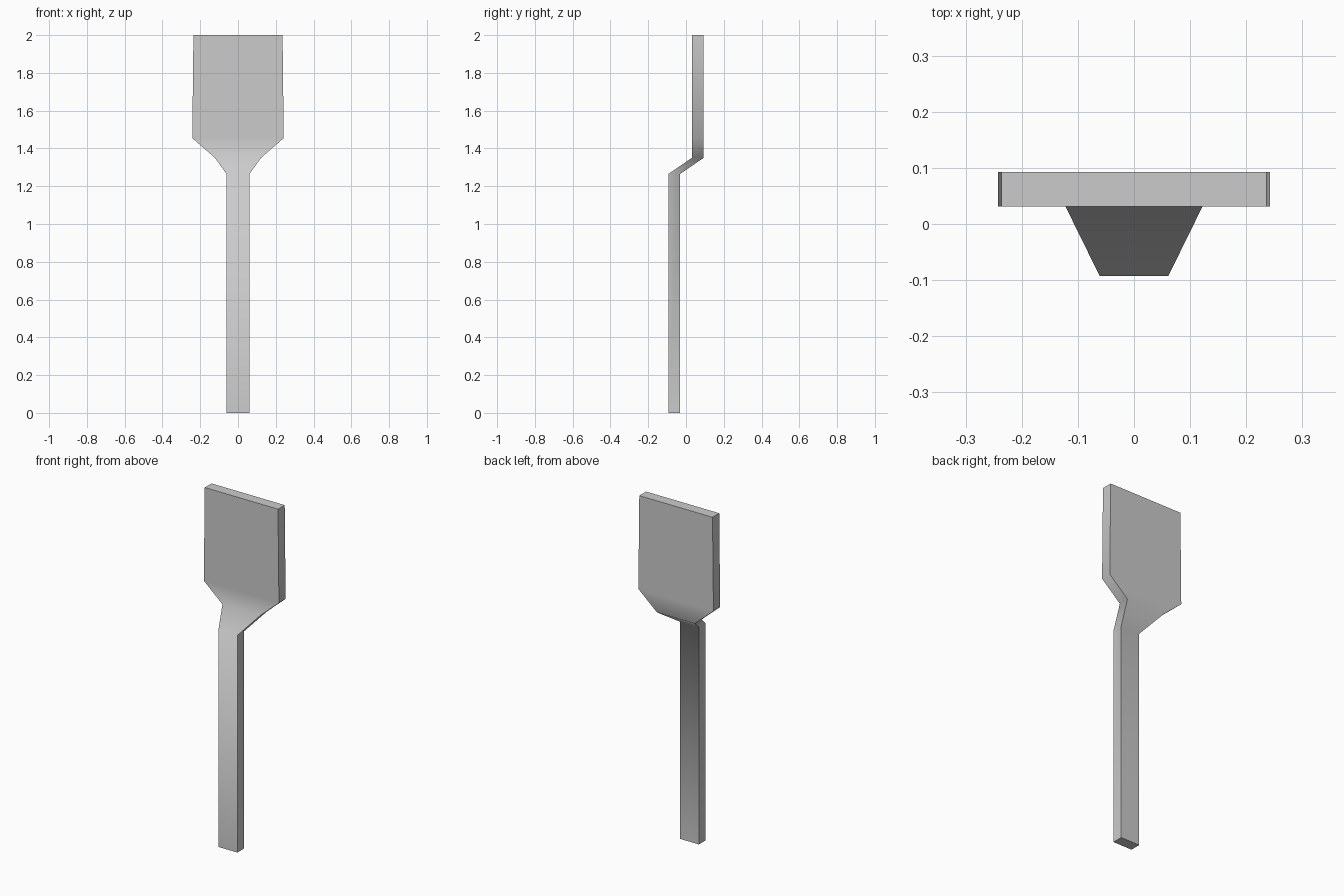
import bpy, bmesh, math

if "Cube" in bpy.data.objects:
    bpy.data.objects.remove(bpy.data.objects["Cube"])

# Cross-sections up the spatula: height, half width, front y, back y
SECTIONS = [
    (0.0, 0.061, -0.093, -0.031),    # handle foot
    (1.265, 0.061, -0.093, -0.031),  # handle top, start of the crank
    (1.35, 0.122, 0.031, 0.093),     # end of the crank, blade neck
    (1.455, 0.242, 0.031, 0.093),    # blade shoulder
    (2.0, 0.236, 0.031, 0.093),      # blade tip
]


def loft(name, sections):
    """Skin a stack of rectangular sections and cap both ends."""
    bm = bmesh.new()
    rings = [[bm.verts.new(p) for p in ((-w, f, z), (w, f, z), (w, b, z), (-w, b, z))]
             for z, w, f, b in sections]
    for lo, hi in zip(rings, rings[1:]):
        for i in range(4):
            j = (i + 1) % 4
            bm.faces.new((lo[i], lo[j], hi[j], hi[i]))
    bm.faces.new(rings[0][::-1])
    bm.faces.new(rings[-1])
    bmesh.ops.recalc_face_normals(bm, faces=bm.faces)
    mesh = bpy.data.meshes.new(name)
    bm.to_mesh(mesh)
    bm.free()
    obj = bpy.data.objects.new(name, mesh)
    bpy.context.collection.objects.link(obj)
    return obj


# One-piece spatula: soft bends across the crank, crisp side edges
spatula = loft("spatula", SECTIONS)
bpy.context.view_layer.objects.active = spatula
spatula.select_set(True)
bpy.ops.object.shade_smooth_by_angle(angle=math.radians(60))
